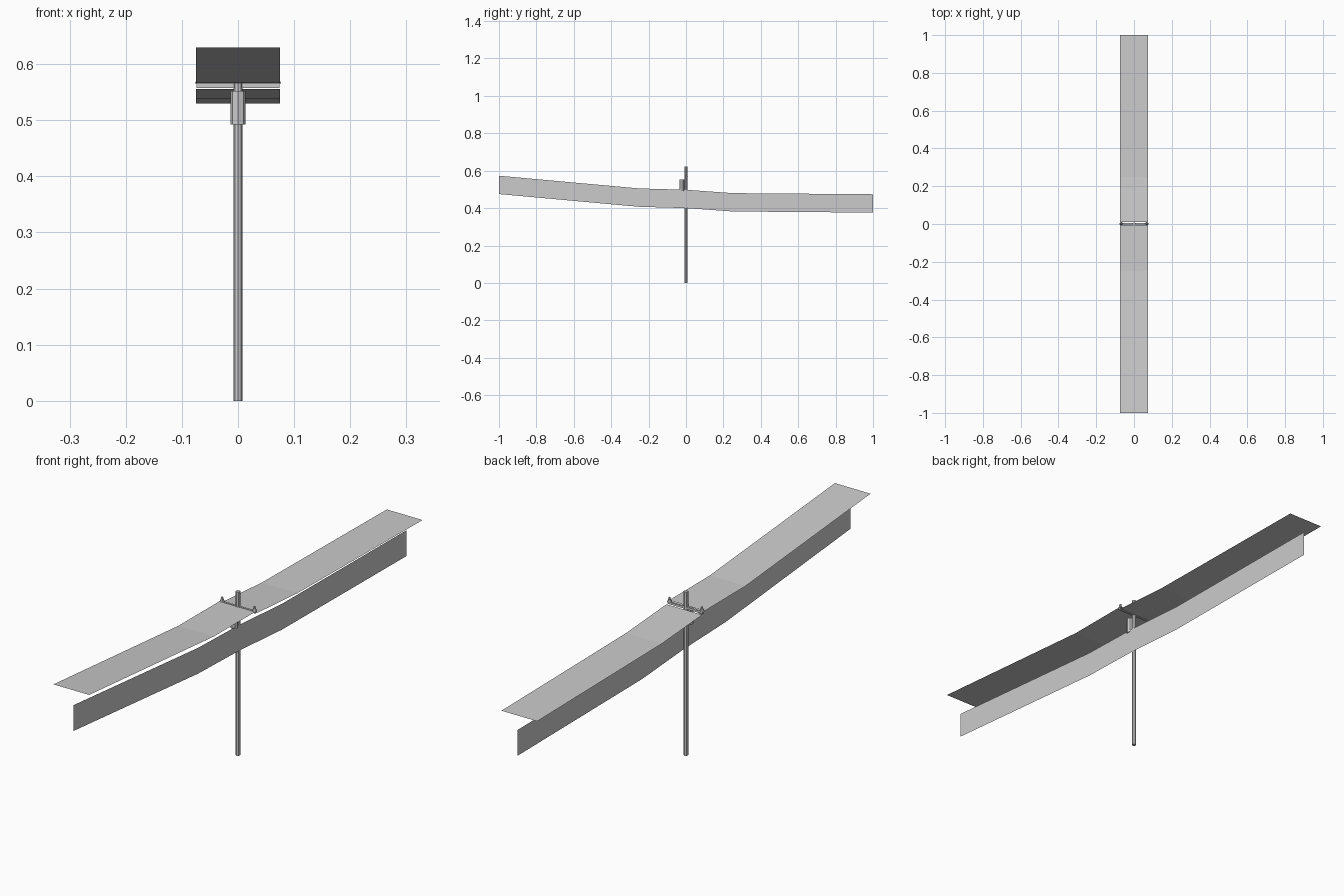
import bpy
import bmesh

cube = bpy.data.objects.get("Cube")
if cube:
    bpy.data.objects.remove(cube, do_unlink=True)

grey = bpy.data.materials.new("light grey")
grey.use_nodes = True
colour = (0.6, 0.6, 0.6, 1)
grey.diffuse_color = colour
grey.node_tree.nodes["Principled BSDF"].inputs["Base Color"].default_value = colour


def finish(name, bm):
    mesh = bpy.data.meshes.new(name)
    bm.to_mesh(mesh)
    bm.free()
    mesh.materials.append(grey)
    obj = bpy.data.objects.new(name, mesh)
    bpy.context.collection.objects.link(obj)
    return obj


def strip(name, path, a, b):
    """Ribbon along (y, z) points, spanning the (x, z) offsets a to b."""
    bm = bmesh.new()
    rows = [[bm.verts.new((x, y, z + dz)) for x, dz in (a, b)] for y, z in path]
    for p, q in zip(rows, rows[1:]):
        bm.faces.new((p[0], p[1], q[1], q[0]))
    return finish(name, bm)


def cylinder(name, x, y, z0, z1, r0, r1, sides=8):
    bm = bmesh.new()
    bmesh.ops.create_cone(bm, cap_ends=True, segments=sides, radius1=r0,
                          radius2=r1, depth=z1 - z0)
    obj = finish(name, bm)
    obj.location = (x, y, (z0 + z1) / 2)
    return obj


# Upper wire ribbons, split at the pole
left, right = (-0.075, 0), (0.075, 0)
strip("front_upper_wires", [(-1, 0.63), (-0.25, 0.566), (-0.005, 0.565)], left, right)
strip("back_upper_wires", [(0.01, 0.556), (0.25, 0.539), (1, 0.53)], left, right)

# Upright lower wire ribbon beside the pole
sag = [(-1, 0.475), (-0.25, 0.407), (0, 0.4), (0.25, 0.382), (1, 0.376)]
strip("lower_wires", sag, (0.0085, 0), (0.0085, 0.098))

# Pole and transformer can
cylinder("pole", 0, 0, 0, 0.622, 0.008, 0.008)
cylinder("transformer", 0, -0.022, 0.492, 0.552, 0.0135, 0.0135)

# Crossarm
bm = bmesh.new()
bmesh.ops.create_cube(bm, size=1)
bmesh.ops.scale(bm, vec=(0.148, 0.008, 0.008), verts=bm.verts)
finish("crossarm", bm).location = (0, 0.002, 0.561)

# Insulators on the crossarm: flared skirt with a small cap
for side, x in (("right", -0.068), ("left", 0.068)):
    cylinder(side + "_insulator_skirt", x, 0.002, 0.565, 0.574, 0.009, 0.005)
    cylinder(side + "_insulator_cap", x, 0.002, 0.574, 0.582, 0.005, 0.003)
